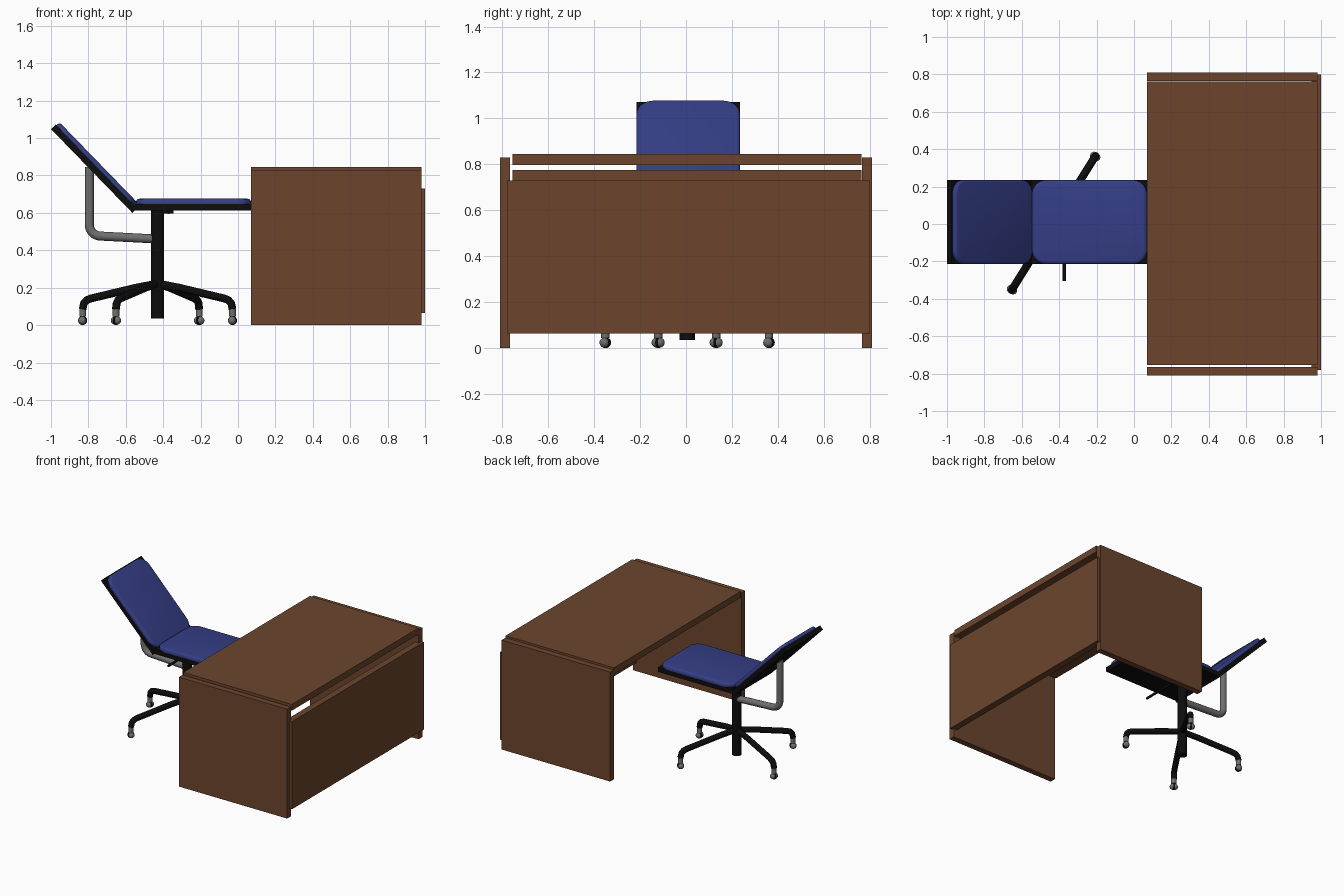
import bpy, bmesh, math
from mathutils import Vector, Matrix

if "Cube" in bpy.data.objects:
    bpy.data.objects.remove(bpy.data.objects["Cube"])


def material(name, rgb):
    m = bpy.data.materials.new(name)
    m.diffuse_color = (*rgb, 1)
    m.use_nodes = True
    m.node_tree.nodes["Principled BSDF"].inputs["Base Color"].default_value = m.diffuse_color
    return m


WOOD = material("wood", (0.15, 0.06, 0.027))
BLUE = material("blue_fabric", (0.035, 0.048, 0.24))
BLACK = material("black", (0.004, 0.004, 0.004))
METAL = material("metal", (0.16, 0.16, 0.16))


def add_mesh(name, bm, mat, smooth=False):
    me = bpy.data.meshes.new(name)
    bm.to_mesh(me)
    bm.free()
    me.materials.append(mat)
    ob = bpy.data.objects.new(name, me)
    bpy.context.collection.objects.link(ob)
    if smooth:
        bpy.ops.object.select_all(action='DESELECT')
        ob.select_set(True)
        bpy.context.view_layer.objects.active = ob
        bpy.ops.object.shade_smooth_by_angle(angle=math.radians(40))
    return ob


def board(name, x, y, z, mat):
    """Box from min/max ranges."""
    bm = bmesh.new()
    bmesh.ops.create_cube(bm, size=1)
    for v in bm.verts:
        v.co = [r[0] + (c + 0.5) * (r[1] - r[0]) for r, c in zip((x, y, z), v.co)]
    return add_mesh(name, bm, mat)


def pad(name, size, matrix, mat, corner=0.0, soft=0.0):
    """Slab with optional rounded plan corners and a softened top edge."""
    bm = bmesh.new()
    bmesh.ops.create_cube(bm, size=1)
    bmesh.ops.scale(bm, vec=size, verts=bm.verts)
    if corner:
        upright = [e for e in bm.edges
                   if abs(e.verts[0].co.z - e.verts[1].co.z) > size[2] / 2]
        bmesh.ops.bevel(bm, geom=upright, offset=corner, segments=8,
                        profile=0.5, affect='EDGES')
        rim = [e for e in bm.edges if all(v.co.z > size[2] * 0.4 for v in e.verts)]
        bmesh.ops.bevel(bm, geom=rim, offset=soft, segments=3,
                        profile=0.5, affect='EDGES')
    bm.transform(matrix)
    return add_mesh(name, bm, mat, smooth=bool(corner))


def rod(name, a, b, r, mat, sides=24):
    """Cylinder between two points."""
    a, b = Vector(a), Vector(b)
    bm = bmesh.new()
    rot = (b - a).to_track_quat('Z', 'Y').to_matrix().to_4x4()
    bmesh.ops.create_cone(bm, cap_ends=True, segments=sides, radius1=r, radius2=r,
                          depth=(b - a).length,
                          matrix=Matrix.Translation((a + b) / 2) @ rot)
    return add_mesh(name, bm, mat, smooth=True)


def ball(name, centre, r, mat):
    bm = bmesh.new()
    bmesh.ops.create_uvsphere(bm, u_segments=16, v_segments=10, radius=r,
                              matrix=Matrix.Translation(centre))
    return add_mesh(name, bm, mat, smooth=True)


def tube(name, pts, r, mat):
    """Round tube along a path of points."""
    cu = bpy.data.curves.new(name, 'CURVE')
    cu.dimensions = '3D'
    cu.bevel_depth = r
    cu.bevel_resolution = 4
    cu.use_fill_caps = True
    sp = cu.splines.new('POLY')
    sp.points.add(len(pts) - 1)
    for p, co in zip(sp.points, pts):
        p.co = (*co, 1)
    sp.use_smooth = True
    cu.materials.append(mat)
    ob = bpy.data.objects.new(name, cu)
    bpy.context.collection.objects.link(ob)
    return ob


# Desk: top, two sides, rear panel and a beam under the top
board("desk_top", (0.07, 0.98), (-0.755, 0.763), (0.797, 0.845), WOOD)
board("desk_side_front", (0.07, 0.98), (-0.81, -0.765), (0, 0.83), WOOD)
board("desk_side_back", (0.07, 0.98), (0.765, 0.81), (0, 0.83), WOOD)
board("desk_rear_panel", (0.95, 1.0), (-0.78, 0.80), (0.065, 0.73), WOOD)
board("desk_beam", (0.50, 0.55), (-0.755, 0.763), (0.73, 0.775), WOOD)

# Seat: board and cushion
pad("seat_board", (0.62, 0.45, 0.035), Matrix.Translation((-0.24, 0.01, 0.63)), BLACK)
pad("seat_cushion", (0.615, 0.45, 0.03), Matrix.Translation((-0.238, 0.01, 0.6605)),
    BLUE, 0.075, 0.018)

# Reclined back: same pair of slabs, pitched about y
tilt = Matrix.Rotation(math.radians(45.85), 4, 'Y')
along = Vector((-0.697, 0, 0.718))
out = Vector((0.718, 0, 0.697))
origin = Vector((-0.565, 0.01, 0.60))
pad("back_board", (0.624, 0.45, 0.035),
    Matrix.Translation(origin + along * 0.312 + out * 0.0175) @ tilt, BLACK)
pad("back_cushion", (0.60, 0.45, 0.024),
    Matrix.Translation(origin + along * 0.318 + out * 0.046) @ tilt, BLUE, 0.075, 0.015)

# Post, height lever and back support tube
HUB = Vector((-0.43, 0.005, 0))
rod("post", HUB + Vector((0, 0, 0.035)), HUB + Vector((0, 0, 0.62)), 0.034, BLACK)
rod("lever", (-0.372, -0.305, 0.603), (-0.372, 0.0, 0.607), 0.009, BLACK, 12)
rod("lever_mount", (-0.40, -0.03, 0.607), (-0.345, -0.03, 0.607), 0.01, BLACK, 12)
arc = [(-0.735 - 0.06 * math.sin(t), 0.01, 0.536 - 0.06 * math.cos(t))
       for t in [math.radians(90) * i / 8 for i in range(9)]]
tube("back_support", [(-0.43, 0.01, 0.46)] + arc + [(-0.795, 0.01, 0.845)], 0.024, METAL)

# Four curved legs with twin-wheel casters
profile = [(0.0, 0.222), (0.12, 0.20), (0.375, 0.142), (0.398, 0.133),
           (0.413, 0.117), (0.42, 0.085)]
for i, deg in enumerate((58, 162.5, 238, 342.5), 1):
    a = math.radians(deg)
    d = Vector((math.cos(a), math.sin(a), 0))
    side = Vector((-d.y, d.x, 0))
    tube(f"leg_{i}", [HUB + d * r + Vector((0, 0, z)) for r, z in profile], 0.021, BLACK)
    tip = HUB + d * 0.42
    rod(f"caster_stem_{i}", tip + Vector((0, 0, 0.045)), tip + Vector((0, 0, 0.086)),
        0.018, METAL, 16)
    axle = tip + Vector((0, 0, 0.0245))
    rod(f"caster_core_{i}", axle - side * 0.006, axle + side * 0.006, 0.0235, BLACK)
    for s in (-1, 1):
        ball(f"caster_wheel_{i}_{'a' if s < 0 else 'b'}", axle + side * s * 0.0075,
             0.0215, METAL)
